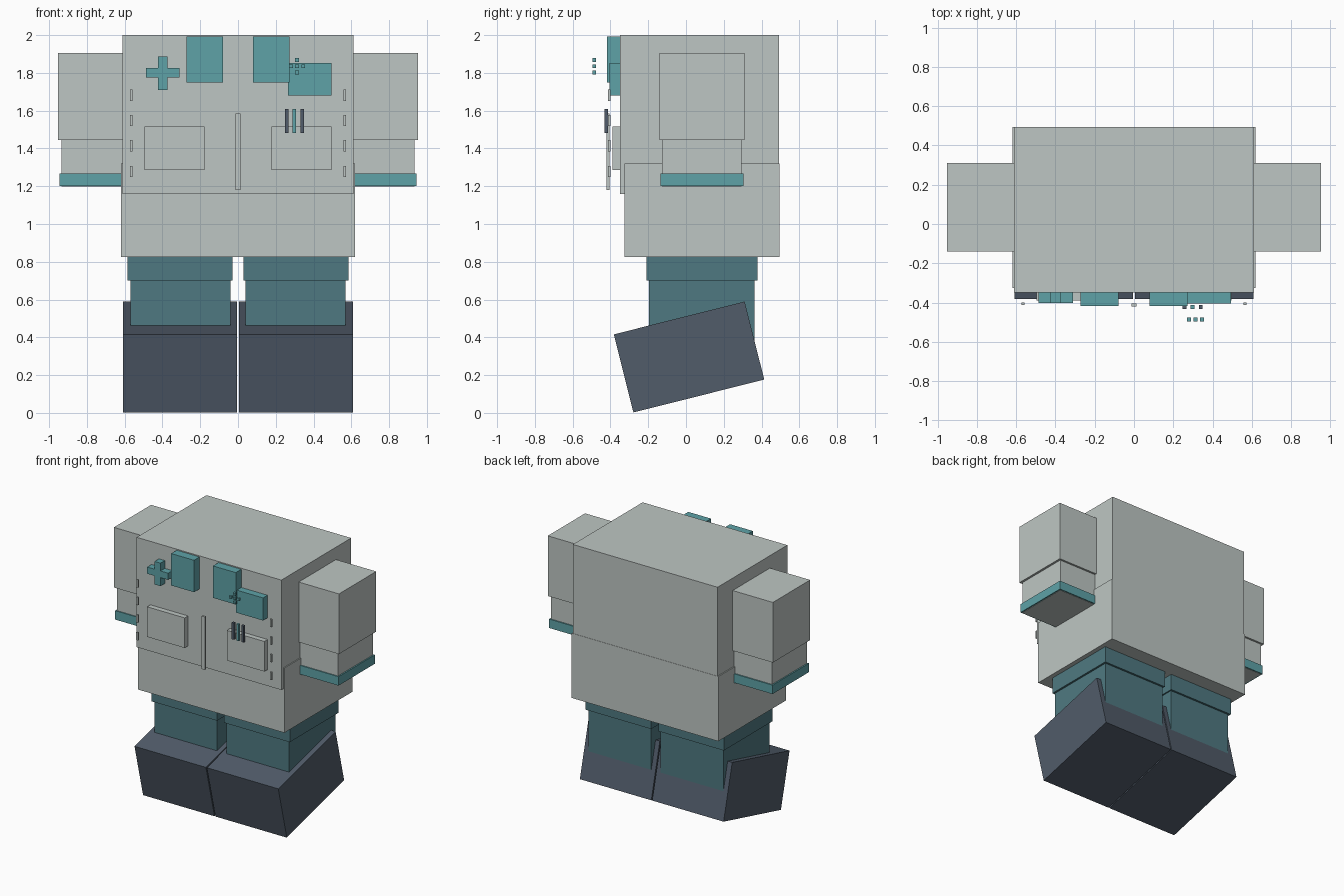
import bpy, bmesh, math
from mathutils import Matrix, Vector

if "Cube" in bpy.data.objects:
    bpy.data.objects.remove(bpy.data.objects["Cube"])


def srgb(c):
    return tuple((v / 255 / 12.92) if v < 10 else ((v / 255 + 0.055) / 1.055) ** 2.4 for v in c) + (1.0,)


def material(name, rgb):
    m = bpy.data.materials.new(name)
    m.diffuse_color = srgb(rgb)
    m.use_nodes = True
    m.node_tree.nodes["Principled BSDF"].inputs["Base Color"].default_value = m.diffuse_color
    return m


GREY = material("pale_grey", (190, 198, 195))
TEAL = material("bright_teal", (94, 162, 167))
DENIM = material("dark_teal", (79, 121, 129))
SLATE = material("slate", (81, 92, 106))


def box(name, x, y, z, mat, tilt=0.0):
    """Box from (min, max) ranges, optionally tilted about the x axis."""
    size = Vector((x[1] - x[0], y[1] - y[0], z[1] - z[0]))
    bm = bmesh.new()
    bmesh.ops.create_cube(bm, size=1, matrix=Matrix.Diagonal((*size, 1)))
    me = bpy.data.meshes.new(name)
    bm.to_mesh(me)
    bm.free()
    me.materials.append(mat)
    ob = bpy.data.objects.new(name, me)
    ob.location = (sum(x) / 2, sum(y) / 2, sum(z) / 2)
    ob.rotation_euler.x = tilt
    bpy.context.collection.objects.link(ob)
    return ob


def pair(name, x, y, z, mat, tilt=0.0):
    box("right_" + name, x, y, z, mat, tilt)
    box("left_" + name, (-x[1], -x[0]), y, z, mat, tilt)


# Body
box("jacket", (-0.612, 0.612), (-0.35, 0.493), (1.16, 2.0), GREY)
box("hips", (-0.62, 0.62), (-0.325, 0.495), (0.825, 1.32), GREY)

# Arms
pair("upper_sleeve", (0.50, 0.952), (-0.14, 0.31), (1.445, 1.905), GREY)
pair("lower_sleeve", (0.515, 0.935), (-0.127, 0.295), (1.198, 1.46), GREY)
pair("cuff", (0.505, 0.945), (-0.135, 0.304), (1.20, 1.268), TEAL)

# Legs and tilted boots
pair("thigh", (0.03, 0.585), (-0.21, 0.378), (0.70, 0.84), DENIM)
pair("shin", (0.04, 0.57), (-0.197, 0.363), (0.30, 0.72), DENIM)
pair("boot", (0.004, 0.608), (-0.341, 0.373), (0.083, 0.509), SLATE, math.radians(14.1))

# Cross badge
box("badge_bar", (-0.487, -0.31), (-0.402, -0.345), (1.775, 1.826), TEAL)
box("badge_post", (-0.424, -0.374), (-0.403, -0.345), (1.71, 1.886), TEAL)

# Collar flaps, name plate, pockets
pair("collar_flap", (0.08, 0.273), (-0.417, -0.345), (1.748, 1.992), TEAL)
box("name_plate", (0.265, 0.495), (-0.404, -0.345), (1.68, 1.853), TEAL)
pair("pocket", (0.178, 0.496), (-0.39, -0.345), (1.285, 1.515), GREY)

# Zip and side stitches
box("zip", (-0.014, 0.014), (-0.421, -0.405), (1.18, 1.585), GREY)
for i, z in enumerate((1.278, 1.414, 1.548, 1.682)):
    pair(f"stitch_{i}", (0.558, 0.573), (-0.412, -0.4), (z - 0.03, z + 0.03), GREY)

# Pens
for i, (x, mat) in enumerate(((0.258, SLATE), (0.298, TEAL), (0.340, SLATE))):
    box(f"pen_{i}", (x - 0.01, x + 0.01), (-0.432, -0.413), (1.483, 1.61), mat)

# Floating dot cluster
for i, (dx, dz) in enumerate(((0, 0), (1, 0), (-1, 0), (0, 1), (0, -1))):
    x, z = 0.313 + dx * 0.033, 1.835 + dz * 0.033
    box(f"dot_{i}", (x - 0.01, x + 0.01), (-0.496, -0.477), (z - 0.01, z + 0.01), TEAL)
